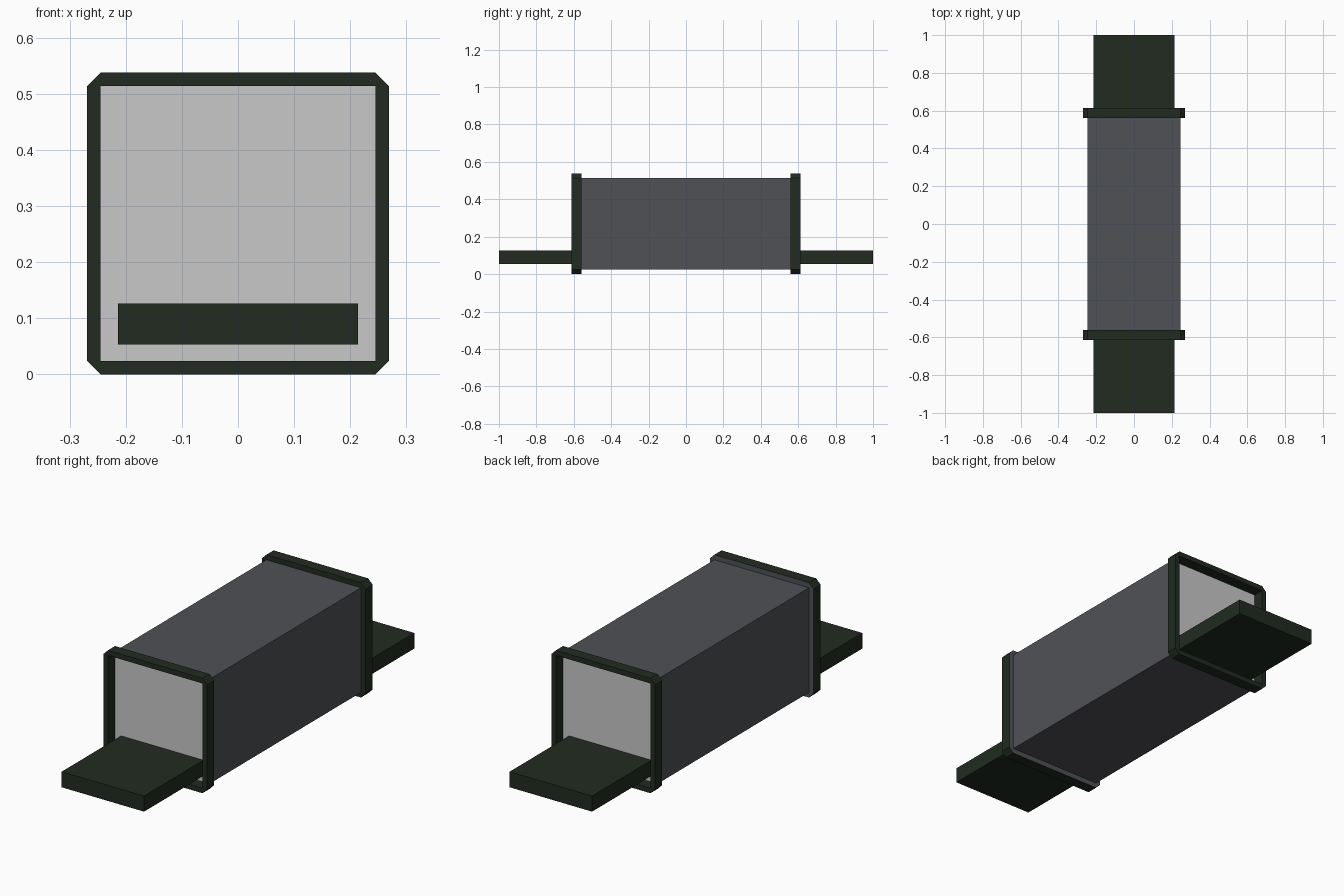
import bpy, bmesh

if "Cube" in bpy.data.objects:
    bpy.data.objects.remove(bpy.data.objects["Cube"])

HALF = 0.245      # half width of the square body
RIM = 0.269       # half width of the end frames
MID = 0.269       # height of the body's centre line
BODY_Y, RIM_Y, TRAY_Y = 0.56, 0.613, 1.0


def material(name, rgb):
    m = bpy.data.materials.new(name)
    m.diffuse_color = (*rgb, 1)
    m.use_nodes = True
    m.node_tree.nodes["Principled BSDF"].inputs["Base Color"].default_value = m.diffuse_color
    return m


grey = material("slate grey", (0.078, 0.083, 0.094))
green = material("dark green", (0.015, 0.024, 0.015))
light = material("light grey", (0.58, 0.58, 0.58))


def finish(name, bm, mats):
    bmesh.ops.recalc_face_normals(bm, faces=bm.faces)
    me = bpy.data.meshes.new(name)
    bm.to_mesh(me)
    bm.free()
    for m in mats:
        me.materials.append(m)
    ob = bpy.data.objects.new(name, me)
    bpy.context.collection.objects.link(ob)
    return ob


def box(name, lo, hi, mats):
    bm = bmesh.new()
    bmesh.ops.create_cube(bm, size=1)
    for v in bm.verts:
        v.co = [(a + b) / 2 + c * (b - a) for a, b, c in zip(lo, hi, v.co)]
    return finish(name, bm, mats)


# Square body with light end panels
body = box("body", (-HALF, -BODY_Y, MID - HALF), (HALF, BODY_Y, MID + HALF), [grey, light])
for p in body.data.polygons:
    p.material_index = int(abs(p.normal.y) > 0.9)


def frame(name, side):
    """Ring with chamfered outer corners and a square opening."""
    outer = [(HALF, RIM), (RIM, HALF), (RIM, -HALF), (HALF, -RIM),
             (-HALF, -RIM), (-RIM, -HALF), (-RIM, HALF), (-HALF, RIM)]
    inner = [(max(-HALF, min(HALF, x)), max(-HALF, min(HALF, z))) for x, z in outer]
    bm = bmesh.new()
    rings = [[bm.verts.new((x, side * y, MID + z)) for x, z in loop]
             for loop, y in ((outer, BODY_Y), (outer, RIM_Y), (inner, RIM_Y), (inner, BODY_Y))]
    for a, b in zip(rings, rings[1:] + rings[:1]):
        for i in range(8):
            j = (i + 1) % 8
            bm.faces.new((a[i], a[j], b[j], b[i]))
    bmesh.ops.remove_doubles(bm, verts=bm.verts, dist=1e-5)
    ob = finish(name, bm, [green, grey])
    # The front frame's face towards the body is body coloured
    if side < 0:
        for p in ob.data.polygons:
            p.material_index = int(p.normal.y > 0.9)


# End frames and trays
for name, side in (("front", -1), ("back", 1)):
    frame(name + "_frame", side)
    y0, y1 = sorted((side * BODY_Y, side * TRAY_Y))
    box(name + "_tray", (-0.2135, y0, 0.053), (0.2135, y1, 0.126), [green])
